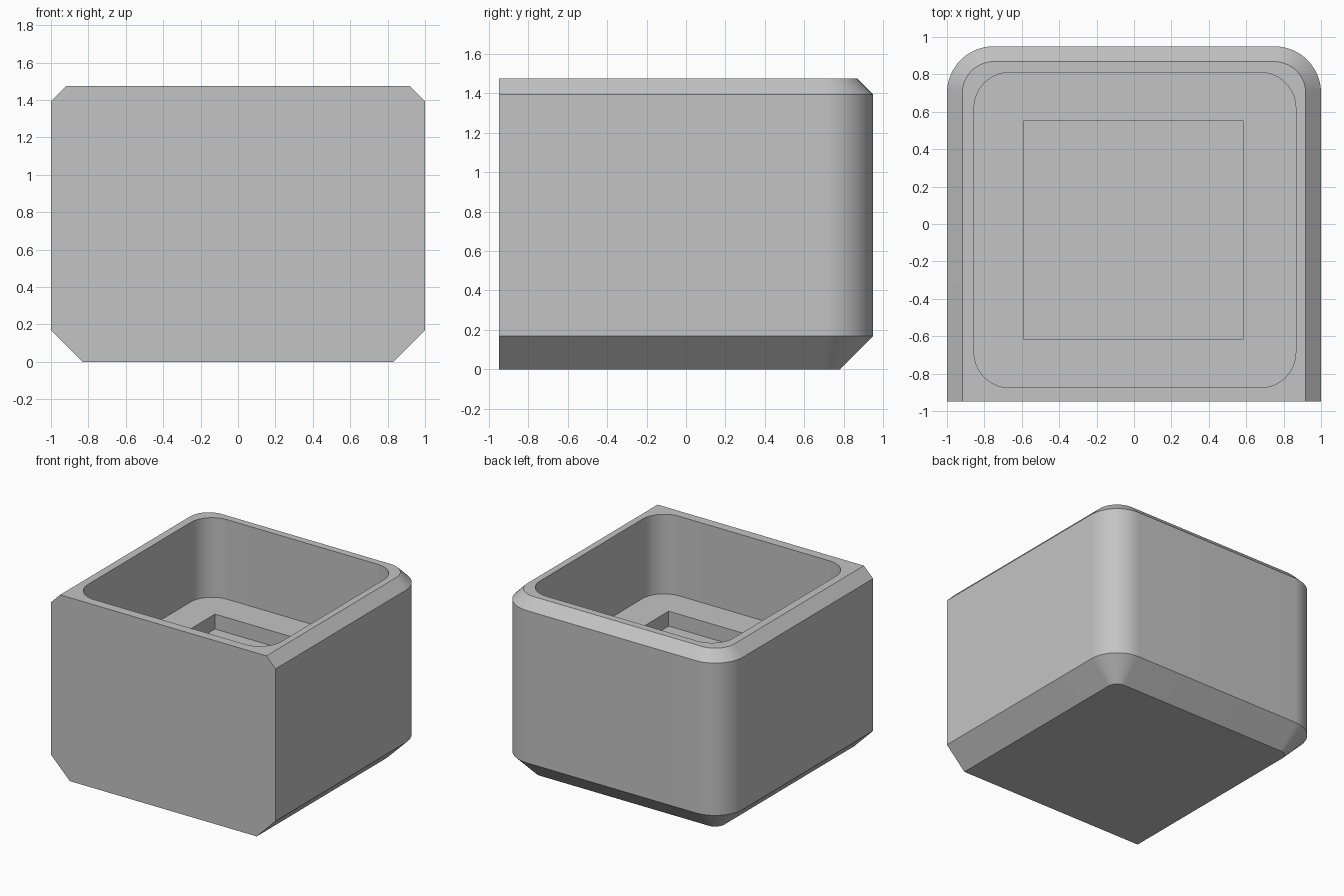
import bpy, bmesh, math

if "Cube" in bpy.data.objects:
    bpy.data.objects.remove(bpy.data.objects["Cube"])

grey = bpy.data.materials.new("plain grey")
grey.diffuse_color = (0.55, 0.55, 0.55, 1)
grey.use_nodes = True
grey.node_tree.nodes["Principled BSDF"].inputs["Base Color"].default_value = grey.diffuse_color


def outline(x0, x1, y0, y1, r_front, r_back, steps=20):
    """Counter-clockwise rectangle with separate front and back corner radii."""
    pts = []
    for cx, cy, sx, sy, r, start in (
            (x1, y0, -1, 1, r_front, 270), (x1, y1, -1, -1, r_back, 0),
            (x0, y1, 1, -1, r_back, 90), (x0, y0, 1, 1, r_front, 180)):
        if r == 0:
            pts.append((cx, cy))
            continue
        for i in range(steps + 1):
            a = math.radians(start + 90 * i / steps)
            pts.append((cx + sx * r + r * math.cos(a), cy + sy * r + r * math.sin(a)))
    return pts


def loft(name, layers):
    """Closed solid through stacked (z, outline) layers."""
    bm = bmesh.new()
    rings = [[bm.verts.new((x, y, z)) for x, y in pts] for z, pts in layers]
    n = len(rings[0])
    for low, high in zip(rings, rings[1:]):
        for i in range(n):
            j = (i + 1) % n
            bm.faces.new((low[i], low[j], high[j], high[i]))
    bm.faces.new(rings[0][::-1])
    bm.faces.new(rings[-1])
    mesh = bpy.data.meshes.new(name)
    bm.to_mesh(mesh)
    bm.free()
    mesh.materials.append(grey)
    obj = bpy.data.objects.new(name, mesh)
    bpy.context.collection.objects.link(obj)
    return obj


# Body: flat front, rounded back corners, chamfered bottom and top on three sides
body = loft("box_body", [
    (z, outline(-1 + c, 1 - c, -0.95, 0.95 - c, 0, 0.25 - c))
    for z, c in ((0, 0.168), (0.168, 0), (1.393, 0), (1.475, 0.082))])

# Main cavity and the square pocket in its floor
cavity = loft("cavity_cutter", [
    (z, outline(-0.855, 0.865, -0.875, 0.81, 0.19, 0.19)) for z in (0.835, 1.7)])
pocket = loft("pocket_cutter", [
    (z, outline(-0.59, 0.585, -0.615, 0.55, 0, 0)) for z in (0.715, 1.2)])

bpy.context.view_layer.objects.active = body
body.select_set(True)
for cutter in (cavity, pocket):
    mod = body.modifiers.new("cut", 'BOOLEAN')
    mod.operation = 'DIFFERENCE'
    mod.solver = 'EXACT'
    mod.object = cutter
    bpy.ops.object.modifier_apply(modifier=mod.name)
    bpy.data.objects.remove(cutter)

bpy.ops.object.shade_smooth_by_angle(angle=math.radians(30))
